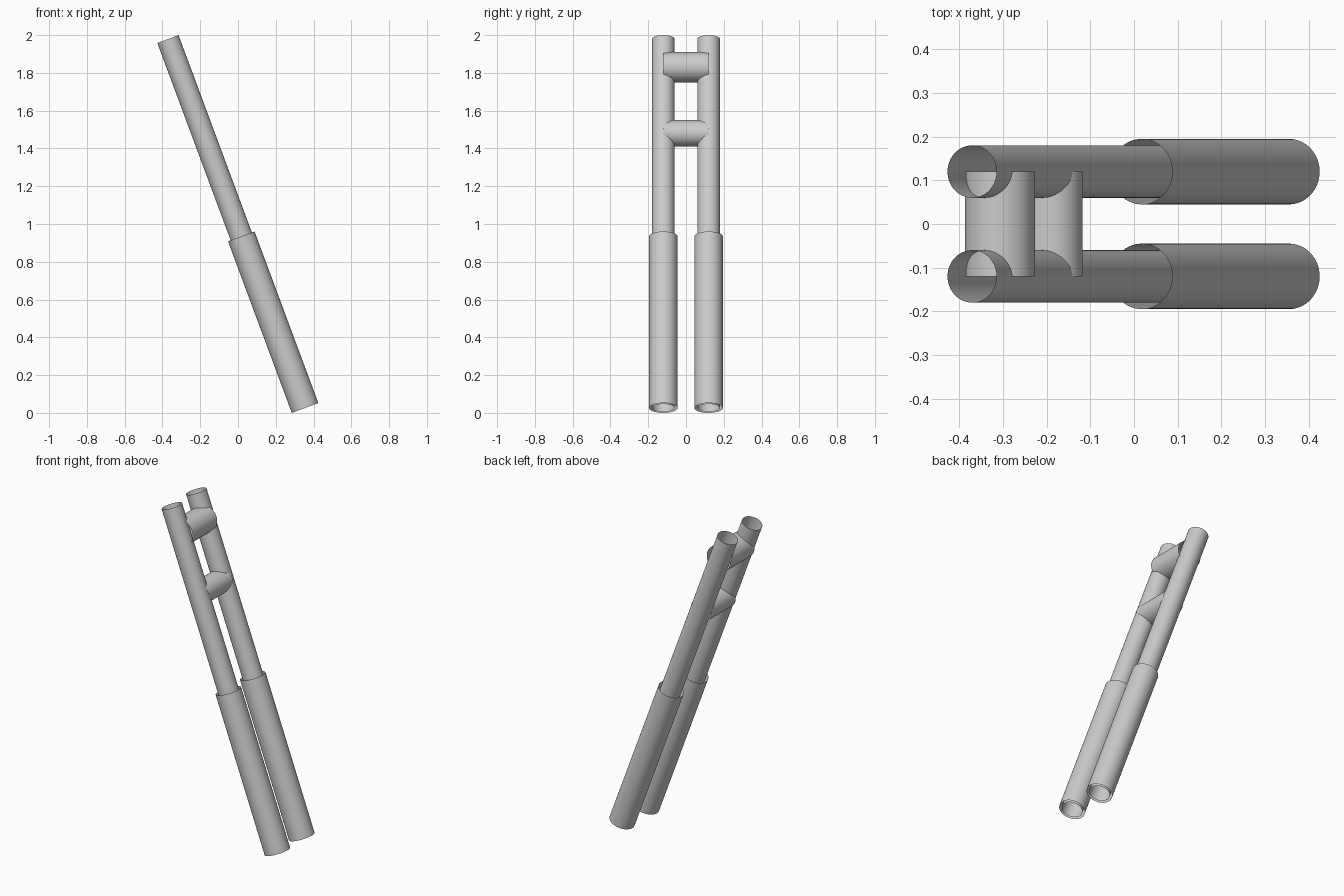
import bpy
from mathutils import Vector

if "Cube" in bpy.data.objects:
    bpy.data.objects.remove(bpy.data.objects["Cube"])


def open_tube(name, start, end, radius):
    """Smooth open-ended tube between two points."""
    a, b = Vector(start), Vector(end)
    bpy.ops.mesh.primitive_cylinder_add(
        vertices=64, radius=radius, depth=(b - a).length,
        end_fill_type='NOTHING', location=(a + b) / 2)
    ob = bpy.context.object
    ob.name = name
    ob.rotation_euler = (b - a).to_track_quat('Z', 'Y').to_euler()
    bpy.ops.object.shade_smooth_by_angle()
    return ob


# Raked leg axis in the side plane (x, z)
TOP = Vector((-0.371, 0, 1.979))
BOTTOM = Vector((0.355, 0, 0.026))
SLEEVE_TOP = TOP.lerp(BOTTOM, 0.535)
HALF_SPACING = 0.12

# Pair of legs: thin inner tube running through a wider lower sleeve
for side, s in (("front", -1), ("back", 1)):
    off = Vector((0, s * HALF_SPACING, 0))
    open_tube(f"{side}_inner_tube", BOTTOM + off, TOP + off, 0.06)
    open_tube(f"{side}_lower_sleeve", BOTTOM + off, SLEEVE_TOP + off, 0.075)

# Cross bars joining the legs
for name, x, z, r in (("upper_cross_bar", -0.307, 1.83, 0.08),
                      ("lower_cross_bar", -0.188, 1.48, 0.07)):
    open_tube(name, (x, -HALF_SPACING, z), (x, HALF_SPACING, z), r)
